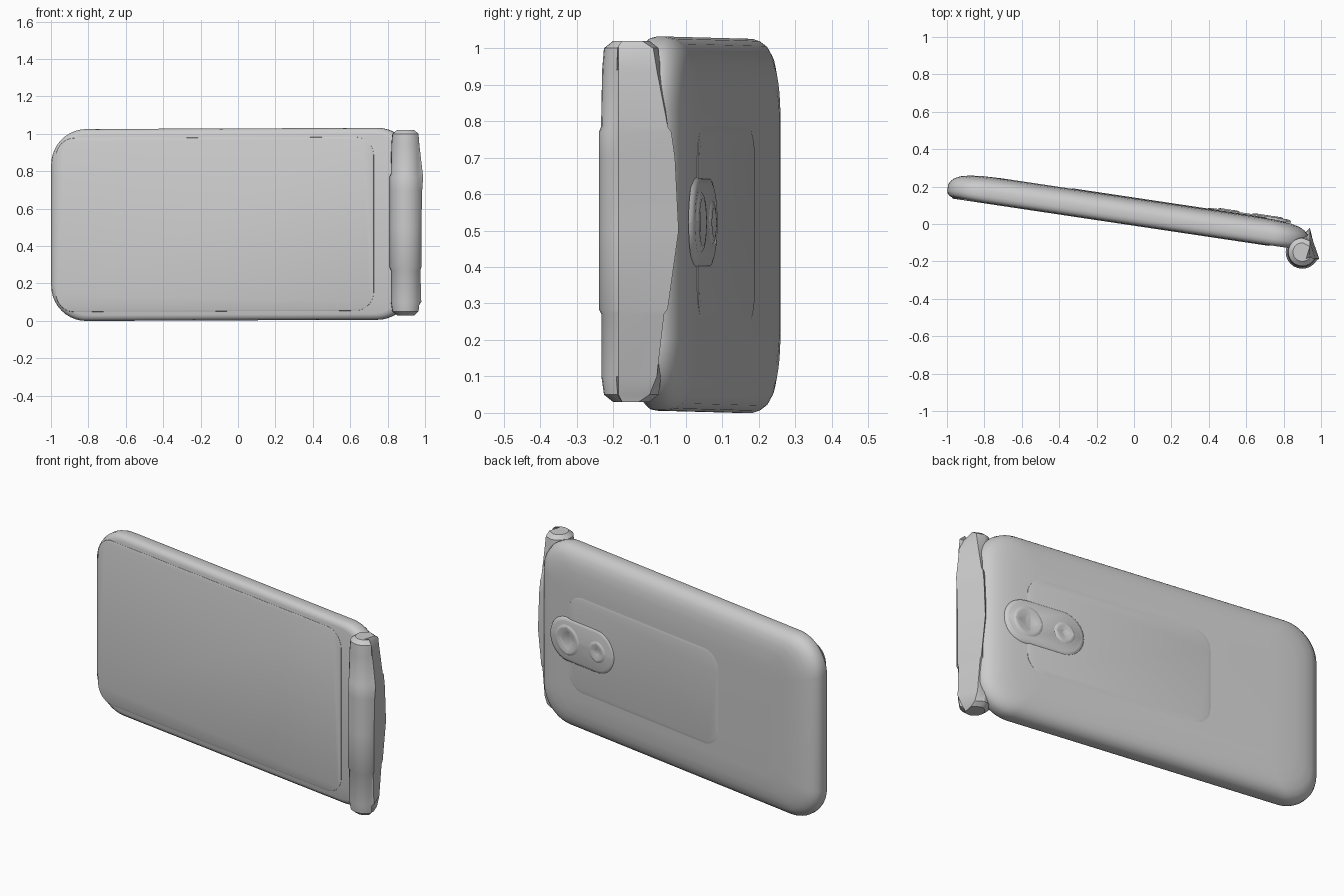
import bpy, bmesh
from math import sin, cos, radians, pi

old = bpy.data.objects.get("Cube")
if old:
    bpy.data.objects.remove(old, do_unlink=True)

# One plain grey for everything
grey = bpy.data.materials.new("plain grey")
grey.use_nodes = True
colour = (0.6, 0.6, 0.6, 1)
grey.diffuse_color = colour
grey.node_tree.nodes["Principled BSDF"].inputs["Base Color"].default_value = colour

TILT = radians(8.5)


def place(u, v, w):
    """Slab space (length, depth, height) to world space."""
    return (u * cos(TILT) + v * sin(TILT),
            -u * sin(TILT) + v * cos(TILT) - 0.005,
            w + 0.004 * u)


def loft(name, rings, angle):
    """Skin a stack of equal rings and cap both ends."""
    bm = bmesh.new()
    loops = [[bm.verts.new(p) for p in ring] for ring in rings]
    count = len(loops[0])
    for a, b in zip(loops, loops[1:]):
        for i in range(count):
            j = (i + 1) % count
            bm.faces.new((a[i], a[j], b[j], b[i]))
    bm.faces.new(loops[0])
    bm.faces.new(loops[-1])
    bmesh.ops.recalc_face_normals(bm, faces=bm.faces)
    mesh = bpy.data.meshes.new(name)
    bm.to_mesh(mesh)
    bm.free()
    mesh.materials.append(grey)
    obj = bpy.data.objects.new(name, mesh)
    bpy.context.collection.objects.link(obj)
    bpy.ops.object.select_all(action='DESELECT')
    obj.select_set(True)
    bpy.context.view_layer.objects.active = obj
    bpy.ops.object.shade_smooth_by_angle(angle=radians(angle))
    return obj


def rounded_ring(u0, w0, hu, hw, radius, v, steps=10):
    ring = []
    for k, (su, sw) in enumerate(((1, 1), (-1, 1), (-1, -1), (1, -1))):
        for s in range(steps + 1):
            a = (k + s / steps) * pi / 2
            ring.append(place(u0 + su * (hu - radius) + radius * cos(a), v,
                              w0 + sw * (hw - radius) + radius * sin(a)))
    return ring


def rounded_slab(name, centre, half, radius, profile, stretch=1.0, angle=40):
    """Rounded rectangle lofted through (depth, inset) steps."""
    rings = [rounded_ring(*centre, half[0] - inset * stretch, half[1] - inset,
                          max(radius - inset * 0.6, radius * 0.3), v)
             for v, inset in profile]
    return loft(name, rings, angle)


# Main body: crisp front edge, softly domed back
rounded_slab("body", (-0.04, 0.516), (0.975, 0.513), 0.19,
             [(0, 0.03), (0.006, 0.014), (0.018, 0.004), (0.035, 0), (0.065, 0),
              (0.085, 0.006), (0.105, 0.02), (0.12, 0.042), (0.131, 0.075),
              (0.138, 0.12), (0.142, 0.2)], stretch=1.4)

# Front screen panel
rounded_slab("screen", (-0.125, 0.516), (0.86, 0.465), 0.1,
             [(0.003, 0), (-0.001, 0.001), (-0.004, 0.008)])

# Back panel, camera island and lenses, all in low relief
rounded_slab("back_panel", (0.17, 0.516), (0.53, 0.27), 0.1,
             [(0.138, 0), (0.142, 0.002), (0.145, 0.015)])
rounded_slab("camera_island", (0.6, 0.52), (0.23, 0.125), 0.124,
             [(0.136, 0), (0.146, 0.006), (0.151, 0.02)])
for name, u, r in (("large_lens", 0.7, 0.09), ("small_lens", 0.49, 0.065)):
    rounded_slab(name, (u, 0.52), (r, r), r * 0.99,
                 [(0.146, 0), (0.156, 0.012), (0.157, 0.022), (0.152, 0.035)])

# Gripping roll on the right edge: round in front, broken flat outside
# (height, radius, outer x, rear y)
levels = [(0.03, 0.05, 0.93, -0.13), (0.05, 0.075, 0.945, -0.1),
          (0.1, 0.082, 0.98, -0.08), (0.27, 0.082, 0.975, -0.06),
          (0.285, 0.089, 0.98, -0.05), (0.5, 0.089, 0.98, -0.02),
          (0.7, 0.089, 0.985, -0.03), (0.77, 0.089, 0.99, -0.04),
          (0.785, 0.083, 0.988, -0.05), (0.94, 0.08, 0.97, -0.08),
          (1, 0.075, 0.94, -0.09), (1.02, 0.05, 0.92, -0.12)]
rings = []
for z, r, outer, rear in levels:
    ring = []
    for i in range(17):
        a = radians(90 + 15 * i)
        ring.append((0.9 + r * cos(a), -0.15 + r * sin(a), z))
    ring += [(outer, -0.185, z), (0.94, rear, z)]
    rings.append(ring)
loft("grip_roll", rings, 30)
